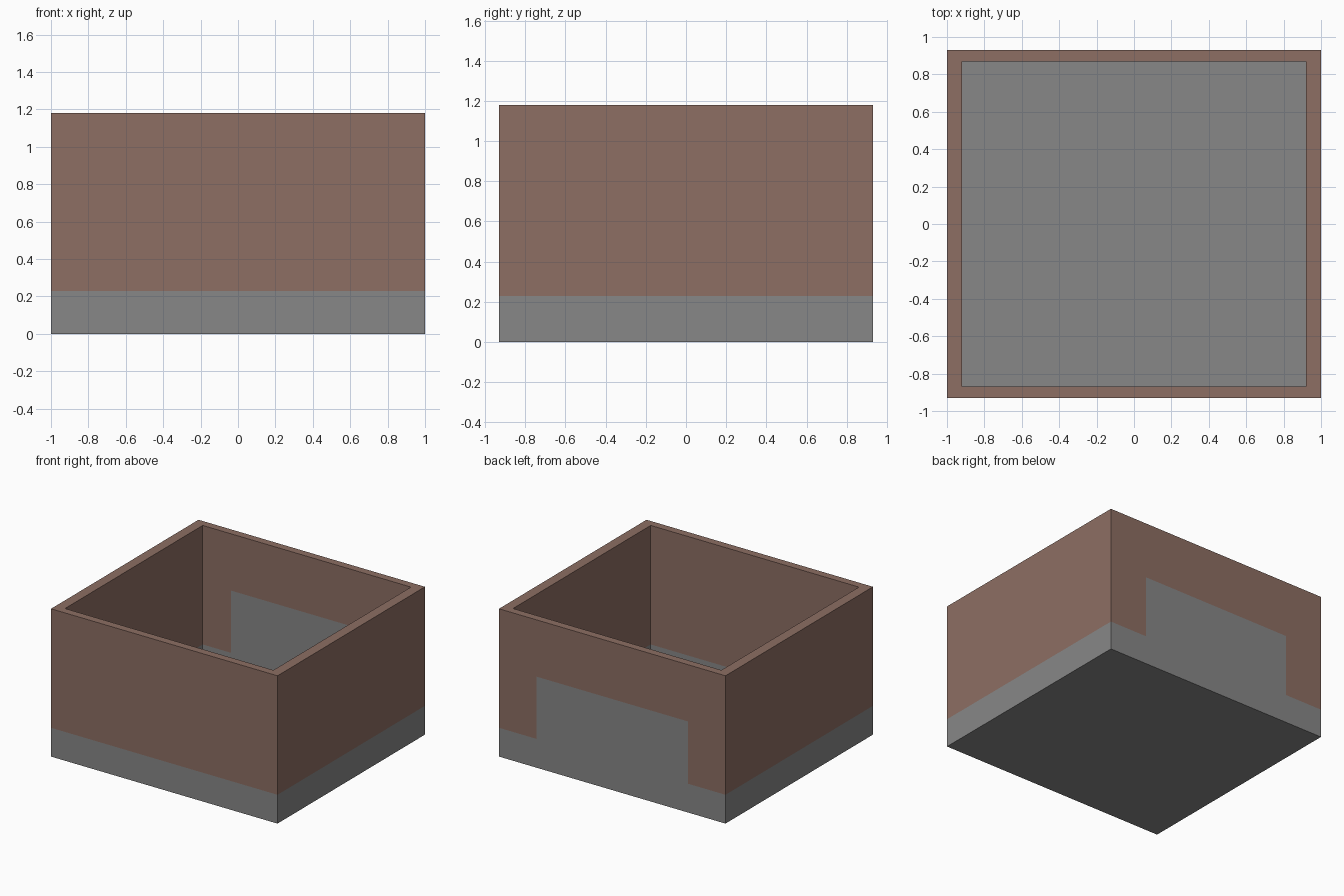
import bpy, bmesh
from mathutils import Vector

if "Cube" in bpy.data.objects:
    bpy.data.objects.remove(bpy.data.objects["Cube"])

HX, HY, H = 1.0, 0.93, 1.18        # outer half sizes and height
IX, IY, FLOOR = 0.92, 0.868, 0.06  # inner half sizes and floor level
BAND, PATCH_X, PATCH_Z = 0.23, 0.668, 0.727


def material(name, rgb):
    m = bpy.data.materials.new(name)
    m.diffuse_color = (*rgb, 1.0)
    m.use_nodes = True
    m.node_tree.nodes["Principled BSDF"].inputs["Base Color"].default_value = m.diffuse_color
    return m


bm = bmesh.new()

# Outer block
bmesh.ops.create_cube(bm, size=1.0)
for v in bm.verts:
    v.co = Vector((v.co.x * 2 * HX, v.co.y * 2 * HY, (v.co.z + 0.5) * H))

# Rim and hollow: inset the top, then sink it to the floor
bm.normal_update()
top = next(f for f in bm.faces if f.normal.z > 0.9)
bmesh.ops.inset_individual(bm, faces=[top], thickness=0.05)
for v in top.verts:
    v.co.x = IX if v.co.x > 0 else -IX
    v.co.y = IY if v.co.y > 0 else -IY
hole = bmesh.ops.extrude_discrete_faces(bm, faces=[top])["faces"][0]
for v in hole.verts:
    v.co.z = FLOOR

# Cut lines for the painted areas
for co, no in (((0, 0, BAND), (0, 0, 1)), ((0, 0, PATCH_Z), (0, 0, 1)),
               ((PATCH_X, 0, 0), (1, 0, 0)), ((-PATCH_X, 0, 0), (1, 0, 0))):
    bmesh.ops.bisect_plane(bm, geom=bm.verts[:] + bm.edges[:] + bm.faces[:],
                           plane_co=co, plane_no=no, dist=1e-5)

# Grey base band and floor, grey panel on both sides of the back wall
bm.normal_update()
for f in bm.faces:
    c = f.calc_center_median()
    panel = (abs(f.normal.y) > 0.9 and c.y > 0
             and abs(c.x) < PATCH_X and c.z < PATCH_Z)
    f.material_index = 1 if c.z < BAND or panel else 0

mesh = bpy.data.meshes.new("open_box")
bm.to_mesh(mesh)
bm.free()
mesh.materials.append(material("brown", (0.266, 0.156, 0.125)))
mesh.materials.append(material("grey", (0.242, 0.242, 0.242)))
box = bpy.data.objects.new("open_box", mesh)
bpy.context.collection.objects.link(box)
